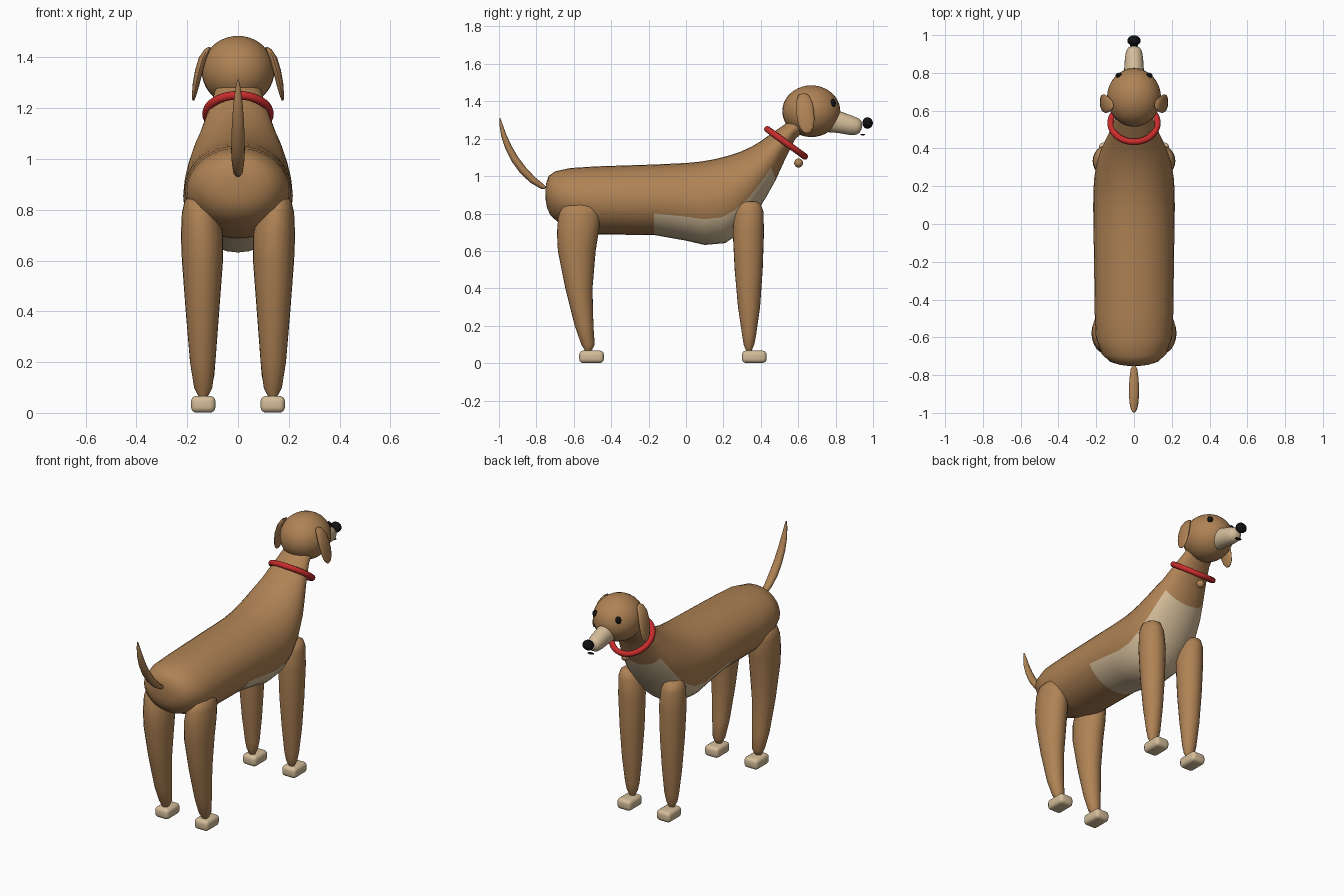
import bpy, bmesh, math
from mathutils import Vector


def material(name, rgb):
    m = bpy.data.materials.new(name)
    m.diffuse_color = (*rgb, 1)
    return m


FUR = material("brown fur", (0.43, 0.225, 0.09))
CREAM = material("cream fur", (0.66, 0.51, 0.32))
RED = material("red collar", (0.58, 0.025, 0.025))
BLACK = material("black", (0.006, 0.006, 0.006))


def finish(name, bm, *mats):
    bmesh.ops.recalc_face_normals(bm, faces=bm.faces)
    me = bpy.data.meshes.new(name)
    bm.to_mesh(me)
    bm.free()
    for m in mats:
        me.materials.append(m)
    me.shade_smooth()
    me.set_sharp_from_angle(angle=math.radians(50))
    ob = bpy.data.objects.new(name, me)
    bpy.context.collection.objects.link(ob)
    return ob


def loft(name, rings, mats, segs=24, rule=None):
    """Skin ellipses given as (centre, side axis, up axis)."""
    bm = bmesh.new()
    loops = []
    for c, u, v in rings:
        c, u, v = Vector(c), Vector(u), Vector(v)
        loops.append([bm.verts.new(c + u * math.sin(t) - v * math.cos(t))
                      for t in (2 * math.pi * k / segs for k in range(segs))])
    for i, (a, b) in enumerate(zip(loops, loops[1:])):
        for j in range(segs):
            k = (j + 1) % segs
            f = bm.faces.new((a[j], a[k], b[k], b[j]))
            if rule:
                f.material_index = rule(i, j)
    bm.faces.new(loops[0])
    bm.faces.new(loops[-1])
    return finish(name, bm, *mats)


def ellipsoid(name, loc, radii, mat, rot=(0, 0, 0), u=32, v=20):
    bm = bmesh.new()
    bmesh.ops.create_uvsphere(bm, u_segments=u, v_segments=v, radius=1)
    bmesh.ops.scale(bm, vec=radii, verts=bm.verts)
    ob = finish(name, bm, mat)
    ob.location, ob.rotation_euler = loc, rot
    return ob


# Body and neck: top y, top z, bottom y, bottom z, half width
body = [
    (-.752, .93, -.75, .87, .03), (-.748, .96, -.743, .83, .075),
    (-.735, 1.0, -.725, .79, .125), (-.70, 1.025, -.68, .75, .17),
    (-.62, 1.043, -.58, .71, .202), (-.48, 1.052, -.47, .688, .208),
    (-.17, 1.062, -.17, .685, .212), (0, 1.07, 0, .655, .215),
    (.08, 1.078, .10, .632, .216), (.15, 1.09, .21, .642, .215),
    (.22, 1.107, .28, .69, .21), (.29, 1.13, .36, .78, .197),
    (.35, 1.157, .43, .89, .176), (.40, 1.187, .48, .98, .152),
    (.46, 1.23, .53, 1.09, .126), (.54, 1.285, .585, 1.20, .098),
    (.62, 1.35, .66, 1.26, .08)]
rings = [((0, (ty + by) / 2, (tz + bz) / 2), (w, 0, 0),
          (0, (ty - by) / 2, (tz - bz) / 2)) for ty, tz, by, bz, w in body]
# Cream chest and belly patch on the lower faces
loft("body", rings, (FUR, CREAM), 32,
     lambda i, j: int(6 <= i <= 12 and (j < 6 or j >= 26)))

# Legs: z, back y, front y, centre x, half width
hind = [(.85, -.62, -.50, .165, .03), (.835, -.66, -.47, .155, .055),
        (.79, -.682, -.457, .148, .073), (.70, -.69, -.467, .142, .083),
        (.60, -.685, -.483, .14, .081), (.40, -.645, -.50, .14, .066),
        (.20, -.595, -.495, .139, .05), (.10, -.56, -.488, .137, .036),
        (.075, -.545, -.50, .137, .024), (.06, -.54, -.51, .137, .015)]
fore = [(.865, .30, .375, .155, .028), (.85, .275, .40, .152, .052),
        (.81, .257, .414, .148, .068), (.70, .25, .417, .142, .077),
        (.50, .26, .41, .14, .07), (.30, .278, .396, .139, .057),
        (.15, .30, .375, .137, .044), (.10, .308, .365, .137, .034),
        (.075, .318, .355, .137, .022), (.06, .325, .35, .137, .015)]


def paw(name, x, y):
    bm = bmesh.new()
    bmesh.ops.create_cube(bm, size=1)
    bmesh.ops.scale(bm, vec=(.096, .132, .066), verts=bm.verts)
    bmesh.ops.bevel(bm, geom=bm.edges[:], offset=.022, segments=4,
                    profile=.5, affect='EDGES')
    finish(name, bm, CREAM).location = (x, y, .034)


for s, side in ((-1, "left"), (1, "right")):
    for kind, table, py in (("hind", hind, -.505), ("front", fore, .365)):
        loft(f"{kind}_leg_{side}",
             [((s * x, (a + b) / 2, z), (w, 0, 0), (0, (b - a) / 2, 0))
              for z, a, b, x, w in table], (FUR,))
        paw(f"{kind}_paw_{side}", s * .137, py)
    # Drooping ears: z, centre x, half thickness, half length in y
    ear = [(1.442, .112, .004, .012), (1.432, .121, .011, .028),
           (1.40, .138, .016, .042), (1.35, .153, .016, .048),
           (1.30, .164, .014, .046), (1.26, .171, .010, .037),
           (1.238, .175, .006, .023), (1.23, .176, .003, .010)]
    loft(f"ear_{side}", [((s * x, .628 + (1.442 - z) * .09, z), (t, 0, 0), (0, w, 0))
                         for z, x, t, w in ear], (FUR,), 16)
    ellipsoid(f"eye_{side}", (s * .08, .786, 1.39), (.018, .015, .022), BLACK, u=16, v=10)

# Head and face
ellipsoid("head", (0, .67, 1.347), (.143, .155, .138), FUR)
muzzle = [(.76, 1.30, .055, .064), (.82, 1.287, .052, .056), (.88, 1.272, .048, .051),
          (.915, 1.264, .042, .043), (.932, 1.261, .032, .032), (.94, 1.26, .012, .012)]
loft("muzzle", [((0, y, z), (w, 0, 0), (0, h * .2, h)) for y, z, w, h in muzzle], (CREAM,))
ellipsoid("nose", (0, .971, 1.284), (.035, .028, .031), BLACK, u=20, v=12)
ellipsoid("mouth", (0, .945, 1.222), (.022, .013, .004), BLACK, u=16, v=8)

# Collar with a tag
bpy.ops.mesh.primitive_torus_add(major_radius=.124, minor_radius=.017,
                                 major_segments=48, minor_segments=12,
                                 location=(0, .535, 1.178),
                                 rotation=(math.radians(-36), 0, 0))
collar = bpy.context.object
collar.name = "collar"
collar.data.materials.append(RED)
collar.data.shade_smooth()
ellipsoid("collar_tag", (0, .602, 1.07), (.024, .024, .024), FUR, u=16, v=10)

# Tail: y, z, radius
tail = [(-.752, .937, .010), (-.77, .945, .018), (-.82, .98, .024), (-.87, 1.03, .027),
        (-.915, 1.09, .026), (-.95, 1.155, .023), (-.975, 1.22, .018),
        (-.99, 1.28, .010), (-.996, 1.312, .003)]
rings = []
for i, (y, z, r) in enumerate(tail):
    a, b = tail[max(i - 1, 0)], tail[min(i + 1, len(tail) - 1)]
    d = Vector((0, b[0] - a[0], b[1] - a[1])).normalized()
    rings.append(((0, y, z), (r, 0, 0), Vector((0, d.z, -d.y)) * r * .8))
loft("tail", rings, (FUR,), 16)
